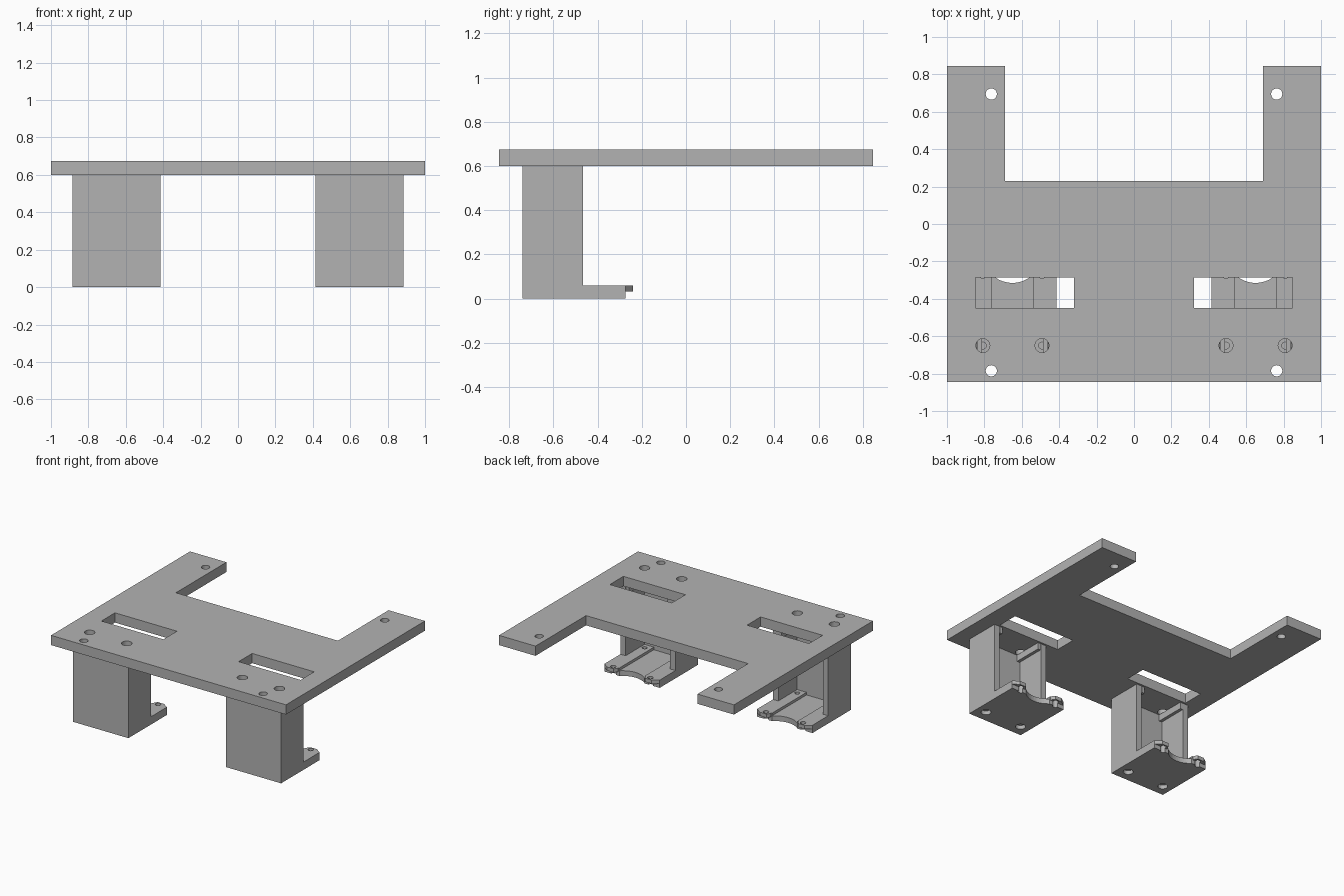
import bpy, bmesh
from math import cos, sin, tau

if "Cube" in bpy.data.objects:
    bpy.data.objects.remove(bpy.data.objects["Cube"])

GREY = (0.45, 0.45, 0.45, 1)
mat = bpy.data.materials.new("plain_grey")
mat.use_nodes = True
mat.diffuse_color = GREY
mat.node_tree.nodes["Principled BSDF"].inputs["Base Color"].default_value = GREY


def prism(name, outline, z0, z1):
    """Extrude an xy outline from z0 to z1."""
    bm = bmesh.new()
    face = bm.faces.new([bm.verts.new((x, y, z0)) for x, y in outline])
    top = bmesh.ops.extrude_face_region(bm, geom=[face])["geom"]
    for v in top:
        if isinstance(v, bmesh.types.BMVert):
            v.co.z = z1
    bmesh.ops.recalc_face_normals(bm, faces=bm.faces)
    mesh = bpy.data.meshes.new(name)
    bm.to_mesh(mesh)
    bm.free()
    mesh.materials.append(mat)
    obj = bpy.data.objects.new(name, mesh)
    bpy.context.collection.objects.link(obj)
    return obj


def rect(x0, x1, y0, y1):
    return [(x0, y0), (x1, y0), (x1, y1), (x0, y1)]


def circle(x, y, r, n=32):
    return [(x + r * cos(tau * i / n), y + r * sin(tau * i / n)) for i in range(n)]


def combine(obj, outline, z0, z1, operation="DIFFERENCE"):
    """Cut or join a prism and discard the helper."""
    helper = prism("helper", outline, z0, z1)
    mod = obj.modifiers.new("combine", "BOOLEAN")
    mod.operation = operation
    mod.solver = "EXACT"
    mod.object = helper
    bpy.context.view_layer.objects.active = obj
    bpy.ops.object.modifier_apply(modifier=mod.name)
    bpy.data.objects.remove(helper)


CX = 0.65        # bracket centre
SCREW = 0.158    # screw offset from bracket centre
PLATE_Z, PLATE_TOP = 0.6, 0.675
FLOOR = 0.06

# Top plate with two rear arms
plate = prism("top_plate", [(-1, -0.845), (1, -0.845), (1, 0.845), (0.69, 0.845),
                            (0.69, 0.23), (-0.69, 0.23), (-0.69, 0.845), (-1, 0.845)],
              PLATE_Z, PLATE_TOP)
for s in (-1, 1):
    # Cable slot, mounting holes and screwdriver access holes
    combine(plate, rect(*sorted((s * 0.32, s * 0.848)), -0.45, -0.285), 0.5, 0.8)
    for y in (0.695, -0.785):
        combine(plate, circle(s * 0.763, y, 0.03), 0.5, 0.8)
    for d in (-SCREW, SCREW):
        combine(plate, circle(s * CX + d, -0.65, 0.037), 0.5, 0.8)

for side, cx in (("right", -CX), ("left", CX)):
    # Hollow bracket, open at the back
    bracket = prism(side + "_bracket", rect(cx - 0.235, cx + 0.235, -0.74, -0.273), 0, PLATE_Z)
    combine(bracket, rect(cx - 0.3, cx + 0.3, -0.465, -0.2), FLOOR, 0.7)
    combine(bracket, rect(cx - 0.19, cx + 0.19, -0.695, -0.4), FLOOR, 0.7)

    # Chamfered lugs on the floor's rear edge
    for s in (-1, 1):
        lug = [(cx + s * x, y) for x, y in
               ((0.112, -0.29), (0.235, -0.29), (0.235, -0.273), (0.19, -0.24), (0.125, -0.24))]
        combine(bracket, lug, 0.032, FLOOR, "UNION")

    # Shallow floor channel and round rear cutout
    combine(bracket, rect(cx - 0.11, cx + 0.11, -0.695, -0.2), 0.04, 0.1)
    combine(bracket, circle(cx, -0.157, 0.158, 64), -0.1, 0.1)

    for s in (-1, 1):
        x = cx + s * SCREW
        # Lug holes, and screw recesses above and below the floor
        combine(bracket, circle(x, -0.27, 0.02), -0.1, 0.1)
        combine(bracket, circle(x, -0.65, 0.018), 0.042, 0.1)
        combine(bracket, circle(x, -0.65, 0.035), -0.1, 0.03)
        # Guide rails under the plate
        rx = cx + s * 0.175
        prism(side + "_guide_rail", rect(rx - 0.012, rx + 0.012, -0.695, -0.465), 0.55, PLATE_Z)
